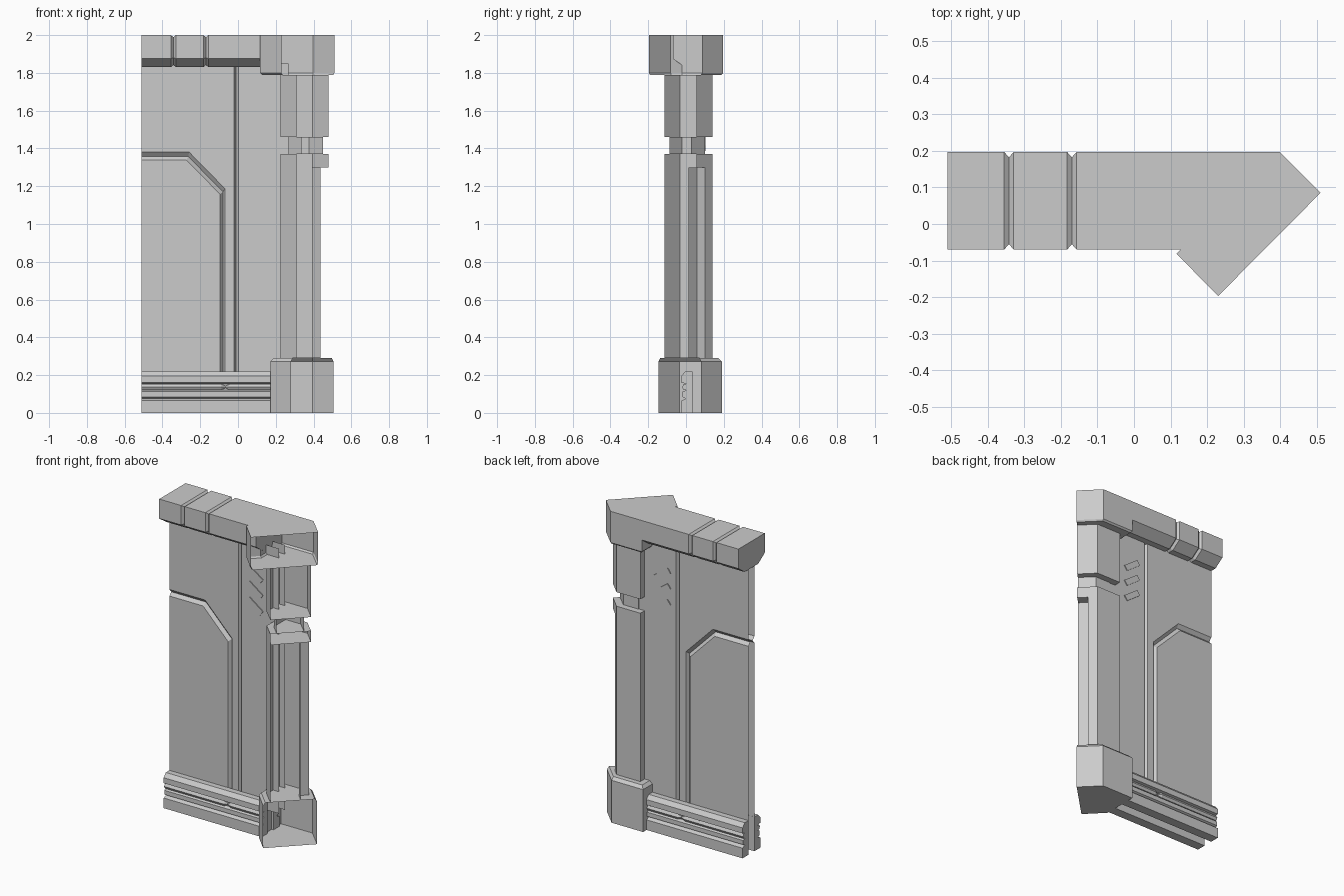
import bpy, bmesh, math
from mathutils import Matrix, Vector

if "Cube" in bpy.data.objects:
    bpy.data.objects.remove(bpy.data.objects["Cube"])

YC = 0.065                        # centre plane of the wall thickness
MID = Vector((0.3925, -0.0325))   # middle of the open 45 degree mitre cut


def finish(name, bm):
    bmesh.ops.recalc_face_normals(bm, faces=bm.faces)
    me = bpy.data.meshes.new(name)
    bm.to_mesh(me)
    bm.free()
    ob = bpy.data.objects.new(name, me)
    bpy.context.collection.objects.link(ob)
    return ob


def loft(name, rings, open_edge=None, cap0=True, cap1=True):
    """Skin closed rings; open_edge leaves one side of the tube unfilled."""
    bm = bmesh.new()
    vs = [[bm.verts.new(p) for p in r] for r in rings]
    n = len(rings[0])
    for a, b in zip(vs, vs[1:]):
        for i in range(n):
            if i != open_edge:
                j = (i + 1) % n
                bm.faces.new((a[i], a[j], b[j], b[i]))
    if cap0:
        bm.faces.new(vs[0][::-1])
    if cap1:
        bm.faces.new(vs[-1])
    return finish(name, bm)


def ring(poly, z, k=1.0):
    """Plan outline at height z, scaled towards the middle of the mitre."""
    return [(*(MID + (Vector(p) - MID) * k), z) for p in poly]


# Plan outlines; the edge after the second-to-last listed cut point is the mitre
base = [(.28, -.145), (.505, .08), (.395, .19), (.172, .19), (.172, -.035)]
full = [(.31, -.115), (.48, .055), (.395, .14), (.226, .14), (.226, -.032)]
slim = [(.335, -.088), (.45, .027), (.375, .10), (.268, .10), (.268, -.02)]
lower = [(.31, -.115), (.437, .012), (.393, .057), (.435, .10),
         (.395, .14), (.226, .14), (.226, -.032)]
capital = [(.23, -.197), (.51, .085), (.398, .197), (.175, .197),
           (.175, -.022), (.116, -.081)]

# Corner column, open along the mitre (edge 0)
loft("column_base", [ring(base, 0), ring(base, .272), ring(base, .29, .92)], 0)
loft("column_lower_shaft", [ring(lower, .29), ring(lower, 1.30)], 0, False, False)
loft("column_collar", [ring(full, 1.30), ring(full, 1.37)], 0)
loft("column_neck", [ring(slim, 1.37), ring(slim, 1.46)], 0, False, False)
loft("column_upper_shaft", [ring(full, 1.46), ring(full, 1.79)], 0, True, False)
loft("column_capital",
     [ring(capital, 1.79, .96), ring(capital, 1.80), ring(capital, 2.0)], 0)

# Top beam with two V grooves running round it
beam = [(-.07, 2.0), (-.07, 1.875), (-.005, 1.83),
        (.135, 1.83), (.197, 1.875), (.197, 2.0)]


def beam_ring(x, ky=1.0, kz=1.0):
    return [(x, YC + (y - YC) * ky, 1.92 + (z - 1.92) * kz) for y, z in beam]


rings = [beam_ring(-.51)]
for gx in (-.342, -.17):
    rings += [beam_ring(gx - .013), beam_ring(gx, .89, .87), beam_ring(gx + .013)]
rings.append(beam_ring(.176))
loft("top_beam", rings)

# Half profile of the skirting: distance out from the wall centre, height
skirt = [(.03, 0), (.09, 0), (.09, .065), (.066, .075), (.084, .085),
         (.084, .112), (.064, .12), (.064, .154), (.09, .16), (.09, .195),
         (.068, .22), (.03, .22)]


def path(x, z, diag):
    """Line of the inset panel's edge: across, down the slope, to the floor."""
    return [(-.51, z), (diag, z), (x, z - (x - diag) * 1.02), (x, .15)]


for side, s in (("front", -1), ("back", 1)):
    def P(x, d, z):
        return (x, YC + s * d, z)

    # Wall sheet with V grooves round the inset panel and beside the strip
    bm = bmesh.new()

    def line(pts, d):
        return [bm.verts.new(P(x, d, z)) for x, z in pts]

    D, G = .031, .012
    outer = line(path(-.068, 1.38, -.258), D)
    deep = line(path(-.080, 1.358, -.264), G)
    inner = line(path(-.095, 1.338, -.272), D)
    g0, g1, g2, end = [line([(x, .15), (x, 1.85)], d) for x, d in
                       ((-.022, D), (-.010, G), (.002, D), (.268, D))]
    corner = bm.verts.new(P(-.51, D, 1.85))
    floor = bm.verts.new(P(-.51, D, .15))
    bm.faces.new(inner + [floor])
    bm.faces.new(outer + g0 + [corner])
    for a, b in ((outer, deep), (deep, inner), (g0, g1), (g1, g2), (g2, end)):
        for i in range(len(a) - 1):
            bm.faces.new((a[i], a[i + 1], b[i + 1], b[i]))
    finish("wall_" + side, bm)

    # Three slanted vents
    bm = bmesh.new()
    for z in (1.64, 1.54, 1.437):
        m = (Matrix.Translation(P(.098, D, z))
             @ Matrix.Rotation(math.radians(36), 4, 'Y')
             @ Matrix.Diagonal((.118, .012, .036, 1)))
        bmesh.ops.create_cube(bm, size=1, matrix=m)
    finish("vents_" + side, bm)

    # Skirting and its tapered inset rods
    loft("skirting_" + side, [[P(x, d, z) for d, z in skirt] for x in (-.51, .185)])
    for label, xs in (("left", (-.51, -.09, -.067)), ("right", (.185, -.043, -.065))):
        rod = [[P(x, .068 + r * math.cos(a * math.pi / 3),
                  .137 + r * math.sin(a * math.pi / 3)) for a in range(6)]
               for x, r in zip(xs, (.018, .018, .007))]
        loft("skirting_rod_%s_%s" % (side, label), rod)
